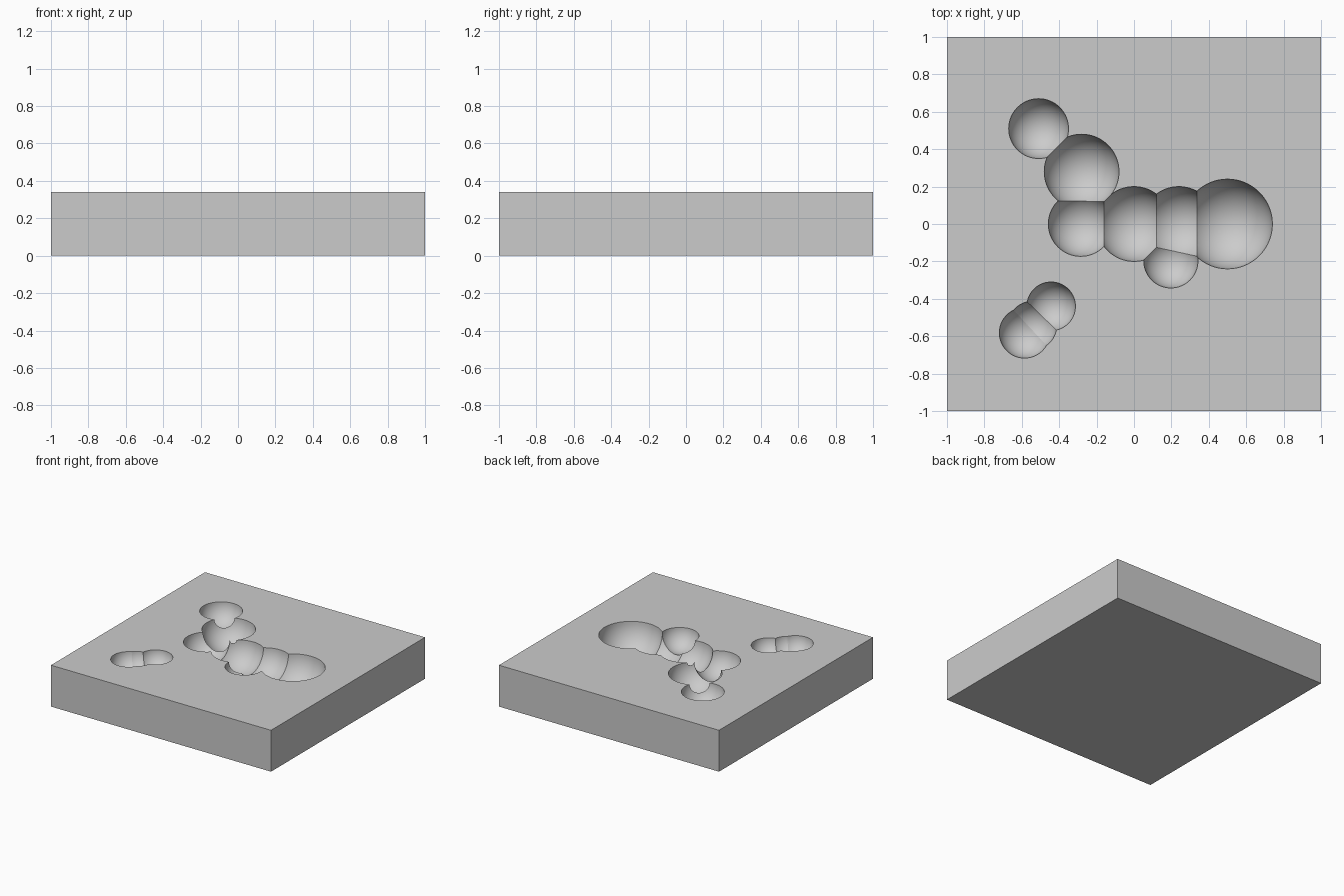
import bpy

if "Cube" in bpy.data.objects:
    bpy.data.objects.remove(bpy.data.objects["Cube"], do_unlink=True)

HEIGHT = 0.34

grey = bpy.data.materials.new("plain_grey")
grey.use_nodes = True
colour = (0.6, 0.6, 0.6, 1)
grey.diffuse_color = colour
grey.node_tree.nodes["Principled BSDF"].inputs["Base Color"].default_value = colour

# Square slab
bpy.ops.mesh.primitive_cube_add(size=1, location=(0, 0, HEIGHT / 2))
block = bpy.context.object
block.name = "mould_block"
block.scale = (2, 2, HEIGHT)
bpy.ops.object.transform_apply(location=True, rotation=False, scale=True)
block.data.materials.append(grey)

# Half-round hollows sunk into the top: x, y, radius
hollows = [
    (0.5, 0, 0.24), (0.24, 0, 0.2), (0, 0, 0.2), (-0.285, 0, 0.173),
    (-0.28, 0.28, 0.2), (-0.51, 0.51, 0.16), (0.197, -0.197, 0.145),
    (-0.443, -0.44, 0.13), (-0.543, -0.543, 0.13), (-0.585, -0.582, 0.135),
]


def carve(x, y, radius):
    """Cut one ball, centred just above the top face, out of the block."""
    bpy.ops.mesh.primitive_uv_sphere_add(
        segments=64, ring_count=32, radius=radius, location=(x, y, HEIGHT + 0.001))
    ball = bpy.context.object
    ball.name = "hollow_cutter"
    ball.hide_render = True
    ball.data.materials.append(grey)
    cut = block.modifiers.new("hollow", "BOOLEAN")
    cut.operation = "DIFFERENCE"
    cut.solver = "EXACT"
    cut.object = ball
    bpy.context.view_layer.objects.active = block
    bpy.ops.object.modifier_apply(modifier=cut.name)
    bpy.data.objects.remove(ball, do_unlink=True)


for hollow in hollows:
    carve(*hollow)

# Smooth bowls, sharp rims and creases
bpy.ops.object.select_all(action="DESELECT")
block.select_set(True)
bpy.context.view_layer.objects.active = block
bpy.ops.object.shade_smooth_by_angle(angle=0.4)
